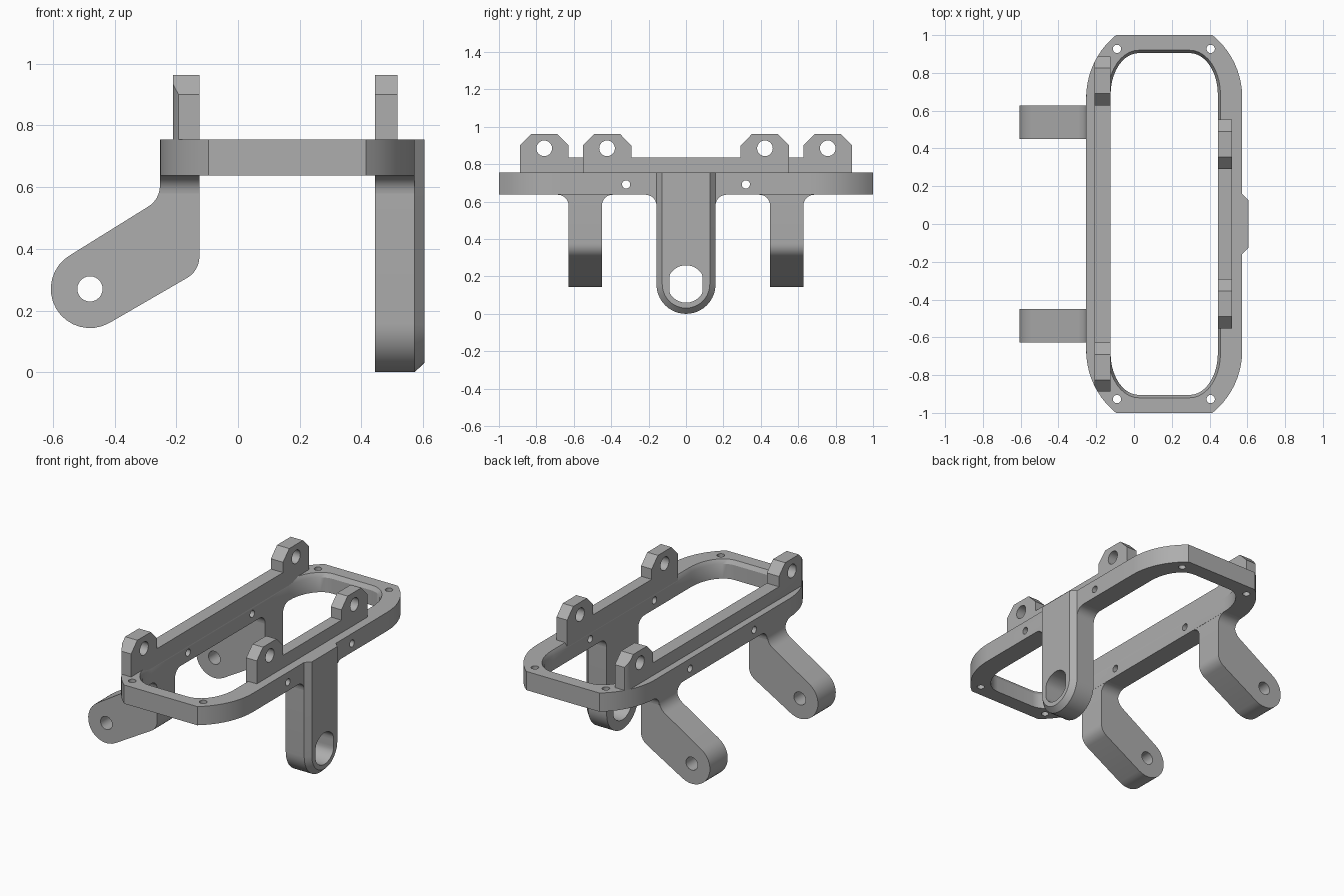
import bpy, bmesh
from math import sin, cos, radians, pi

if "Cube" in bpy.data.objects:
    bpy.data.objects.remove(bpy.data.objects["Cube"])

grey = bpy.data.materials.new("plain grey")
grey.use_nodes = True
GREY = (0.42, 0.42, 0.42, 1)
grey.diffuse_color = GREY
grey.node_tree.nodes["Principled BSDF"].inputs["Base Color"].default_value = GREY

BOTTOM, TOP = 0.637, 0.755      # frame heights
MID = 0.16                      # centre of the frame along x
LEFT, INNER_L, INNER_R, RIGHT = -0.253, -0.125, 0.444, 0.573


def arc(cx, cy, rx, ry, a0, a1, n=10):
    """Points on an elliptical arc, angles in degrees."""
    steps = [radians(a0 + (a1 - a0) * i / n) for i in range(n + 1)]
    return [(cx + rx * cos(a), cy + ry * sin(a)) for a in steps]


def circle(cx, cy, r, n=24):
    return arc(cx, cy, r, r, 0, 360, n)[:-1]


def make_object(name, bm):
    bmesh.ops.recalc_face_normals(bm, faces=bm.faces)
    mesh = bpy.data.meshes.new(name)
    bm.to_mesh(mesh)
    bm.free()
    mesh.materials.append(grey)
    obj = bpy.data.objects.new(name, mesh)
    bpy.context.collection.objects.link(obj)
    return obj


def place(p, axis, t):
    return {"x": (t, p[0], p[1]), "y": (p[0], t, p[1]), "z": (p[0], p[1], t)}[axis]


def prism(name, pts, axis, a, b, end_pts=None):
    """Extrude a profile along an axis, optionally lofting to a second profile."""
    bm = bmesh.new()
    first = [bm.verts.new(place(p, axis, a)) for p in pts]
    last = [bm.verts.new(place(p, axis, b)) for p in end_pts or pts]
    bm.faces.new(first)
    bm.faces.new(last)
    for i in range(len(pts)):
        j = (i + 1) % len(pts)
        bm.faces.new((first[i], first[j], last[j], last[i]))
    return make_object(name, bm)


def boolean(obj, tool, operation="DIFFERENCE"):
    mod = obj.modifiers.new("cut", "BOOLEAN")
    mod.operation, mod.solver, mod.object = operation, "EXACT", tool
    bpy.context.view_layer.objects.active = obj
    bpy.ops.object.modifier_apply(modifier=mod.name)
    bpy.data.objects.remove(tool)


def drill(obj, cx, cy, r, axis):
    boolean(obj, prism("drill", circle(cx, cy, r), axis, -2, 2))


def rounded_loop(corner):
    """Mirror one (+x, +y) corner, given about the frame centre, to a full loop."""
    flip = corner[::-1]
    pts = corner + [(-x, y) for x, y in flip]
    pts += [(-x, -y) for x, y in corner] + [(x, -y) for x, y in flip]
    return [(MID + x, y) for x, y in pts]


# Frame: rounded ring with a bevelled inner lip
outer = rounded_loop(arc(-0.011, 0.67, 0.424, 0.424, 0, 51))
outer = [(x, max(-1, min(1, y))) for x, y in outer]
inner = rounded_loop(arc(0.135, 0.685, 0.149, 0.22, 0, 90))
lip = rounded_loop(arc(0.135, 0.685, 0.163, 0.235, 0, 90))
bm = bmesh.new()
rings = [[bm.verts.new((x, y, z)) for x, y in loop] for loop, z in
         ((outer, BOTTOM), (outer, TOP), (lip, TOP), (inner, 0.73), (inner, BOTTOM))]
for k, ring in enumerate(rings):
    after = rings[(k + 1) % len(rings)]
    for i in range(len(ring)):
        j = (i + 1) % len(ring)
        bm.faces.new((ring[i], ring[j], after[j], after[i]))
frame = make_object("frame", bm)
for side in (-1, 1):
    drill(frame, 0.32 * side, 0.692, 0.022, "x")
    for x in (-0.09, 0.406):
        drill(frame, x, 0.927 * side, 0.022, "z")


# Rails: raised walls with a drilled, chamfered ear at each end
def rail(name, x0, x1, reach):
    ear = [(reach, 0.72), (reach, 0.9), (reach - 0.062, 0.963),
           (reach - 0.198, 0.963), (reach - 0.26, 0.9), (reach - 0.26, 0.835)]
    obj = prism(name, ear + [(-y, z) for y, z in ear[::-1]], "x", x0, x1)
    for side in (-1, 1):
        drill(obj, side * (reach - 0.13), 0.885, 0.042, "x")
    return obj


rail("right_hand_rail", INNER_R, 0.518, 0.552)
left_rail = rail("slim_edge_rail", -0.21, INNER_L, 0.888)
boolean(left_rail, prism("trim", outer, "z", 0.5, 1.2), "INTERSECT")


# Concave fillet under the frame beside a leg
def gusset(name, y, side, x0, x1, r=0.058):
    curve = arc(y + side * r, BOTTOM - r, r, r, 90, 90 + 90 * side, 8)
    prism(name, [(y, BOTTOM)] + curve, "x", x0, x1)


# Angled side legs with round drilled ends
hub = (-0.48, 0.27)
leg_profile = ([(INNER_L, BOTTOM), (LEFT, BOTTOM)]
               + arc(-0.333, 0.605, 0.08, 0.08, 0, -60, 6)
               + arc(*hub, 0.127, 0.127, 120, 300, 16)
               + arc(-0.205, 0.375, 0.08, 0.08, -60, 0, 6))
for label, y0, y1 in (("front", -0.628, -0.45), ("rear", 0.45, 0.628)):
    leg = prism(label + "_angled_leg", leg_profile, "y", y0, y1)
    drill(leg, *hub, 0.041, "y")
    gusset(label + "_leg_fillet_a", y0, -1, LEFT, INNER_L)
    gusset(label + "_leg_fillet_b", y1, 1, LEFT, INNER_L)


# Centre leg with a bevelled outer face and a flat-sided hole
def tongue(half, top):
    return [(half, top)] + arc(0, 0.158, half, half, 0, -180, 20) + [(-half, top)]


slot = [(max(-0.089, min(0.089, y)), z) for y, z in circle(0, 0.16, 0.1, 32)]
body = prism("centre_leg", tongue(0.158, BOTTOM), "x", INNER_R, RIGHT)
face = prism("centre_leg_face", tongue(0.158, TOP), "x", RIGHT, 0.605, tongue(0.127, TOP))
for part in (body, face):
    boolean(part, prism("slot", slot, "x", 0, 1))
for side in (-1, 1):
    gusset("centre_leg_fillet", 0.158 * side, side, INNER_R, RIGHT)

# Smooth the curves, keep the edges sharp
for obj in bpy.context.collection.objects:
    if obj.type == "MESH":
        bpy.ops.object.select_all(action="DESELECT")
        obj.select_set(True)
        bpy.context.view_layer.objects.active = obj
        bpy.ops.object.shade_smooth_by_angle(angle=radians(30))
